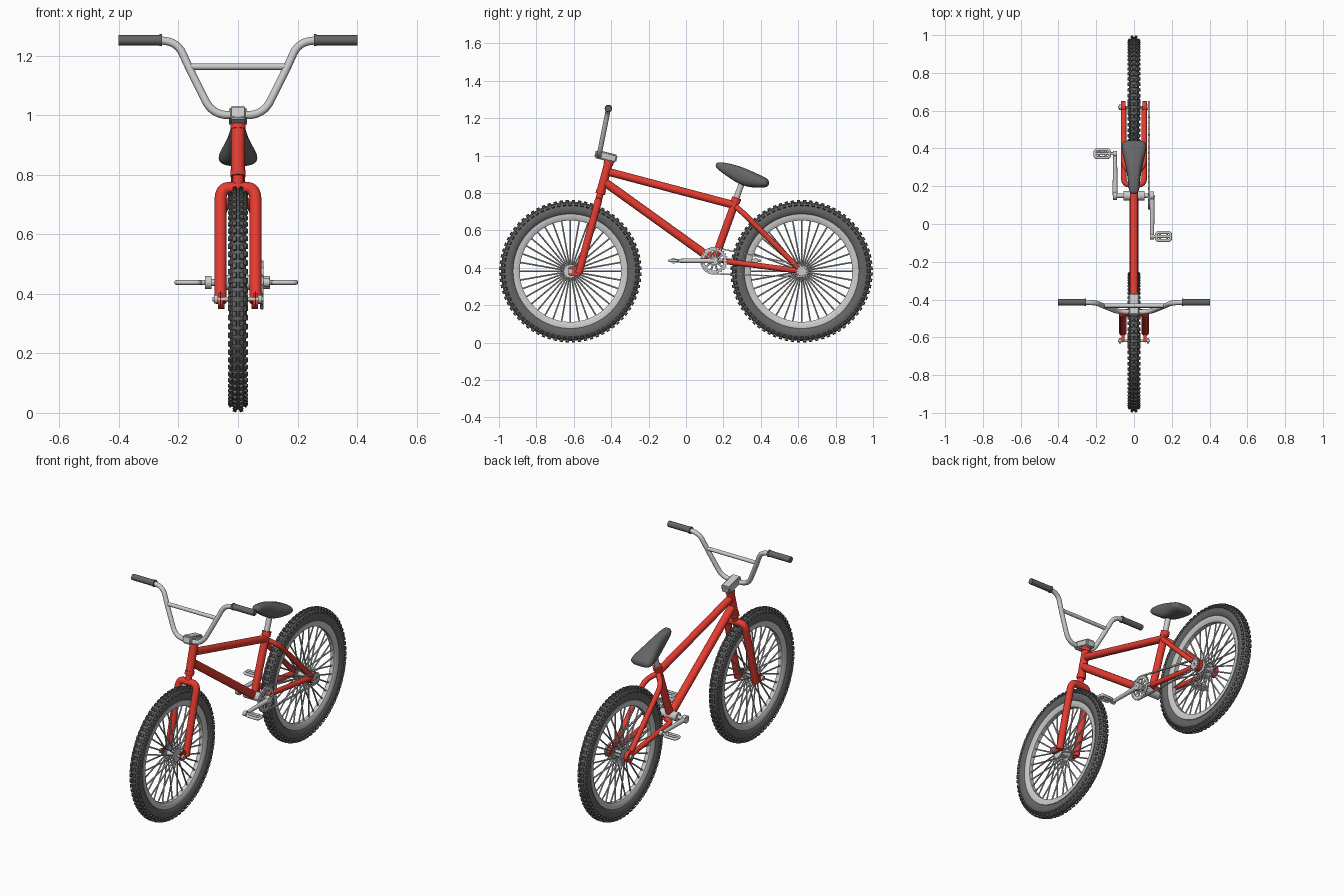
import bpy, bmesh, math
from math import sin, cos, pi, radians
from mathutils import Vector as V, Matrix as M

if "Cube" in bpy.data.objects:
    bpy.data.objects.remove(bpy.data.objects["Cube"])


def material(name, col):
    m = bpy.data.materials.new(name)
    m.diffuse_color = (*col, 1)
    m.use_nodes = True
    m.node_tree.nodes["Principled BSDF"].inputs["Base Color"].default_value = m.diffuse_color
    return m


RED = material("red_paint", (0.8, 0.045, 0.03))
DARK = material("dark_rubber", (0.13, 0.13, 0.13))


def finish(ob, mat=None, angle=40):
    if mat:
        ob.data.materials.clear()
        ob.data.materials.append(mat)
    bpy.ops.object.select_all(action='DESELECT')
    ob.select_set(True)
    bpy.context.view_layer.objects.active = ob
    if ob.type == 'CURVE':
        bpy.ops.object.convert(target='MESH')
        ob = bpy.context.object
    bpy.ops.object.shade_smooth_by_angle(angle=radians(angle))
    return ob


def from_bm(name, bm, mat=None, angle=40):
    bmesh.ops.recalc_face_normals(bm, faces=bm.faces)
    me = bpy.data.meshes.new(name)
    bm.to_mesh(me)
    bm.free()
    ob = bpy.data.objects.new(name, me)
    bpy.context.collection.objects.link(ob)
    return finish(ob, mat, angle)


def add_rod(bm, a, b, r, seg=20, r2=None):
    a, b = V(a), V(b)
    d = b - a
    mat = M.Translation((a + b) / 2) @ d.to_track_quat('Z', 'Y').to_matrix().to_4x4()
    bmesh.ops.create_cone(bm, cap_ends=True, segments=seg, radius1=r,
                          radius2=r if r2 is None else r2, depth=d.length, matrix=mat)


def rods(name, items, mat=None, seg=20):
    bm = bmesh.new()
    for it in items:
        add_rod(bm, it[0], it[1], it[2], seg, it[3] if len(it) > 3 else None)
    return from_bm(name, bm, mat)


def add_box(bm, mat, size):
    bmesh.ops.create_cube(bm, size=1, matrix=mat @ M.Diagonal((*size, 1)))


def tube(name, pts, r, fillet=0.04, mat=None, cyclic=False):
    # round pipe along a path with filleted corners
    p, out = [V(q) for q in pts], []
    n = len(p)
    for i in range(n):
        if not cyclic and i in (0, n - 1):
            out.append(p[i])
            continue
        u, w = p[i - 1] - p[i], p[(i + 1) % n] - p[i]
        a = p[i] + u.normalized() * min(fillet, u.length * .48)
        b = p[i] + w.normalized() * min(fillet, w.length * .48)
        for k in range(9):
            t = k / 8
            out.append(a * (1 - t) ** 2 + p[i] * 2 * t * (1 - t) + b * t * t)
    cu = bpy.data.curves.new(name, 'CURVE')
    cu.dimensions, cu.bevel_depth, cu.bevel_resolution = '3D', r, 4
    cu.use_fill_caps = True
    s = cu.splines.new('POLY')
    s.points.add(len(out) - 1)
    for q, c in zip(s.points, out):
        q.co = (*c, 1)
    s.use_cyclic_u = cyclic
    ob = bpy.data.objects.new(name, cu)
    bpy.context.collection.objects.link(ob)
    return finish(ob, mat)


def lathe(name, prof, y, z, seg=96, mat=None):
    # closed (x, radius) profile spun about the axle
    bm = bmesh.new()
    rings = [[bm.verts.new((x, y + r * cos(2 * pi * i / seg), z + r * sin(2 * pi * i / seg)))
              for x, r in prof] for i in range(seg)]
    n = len(prof)
    for i in range(seg):
        a, b = rings[i], rings[(i + 1) % seg]
        for j in range(n):
            bm.faces.new((a[j], a[(j + 1) % n], b[(j + 1) % n], b[j]))
    return from_bm(name, bm, mat)


def gear(name, x, y, z, teeth, ro, ri, thick):
    bm = bmesh.new()
    n = teeth * 4
    vs = []
    for i in range(n):
        a, r = 2 * pi * i / n, ro if i % 4 < 2 else ro - .009
        vs.append([bm.verts.new((x + s * thick / 2, y + q * cos(a), z + q * sin(a)))
                   for s, q in ((-1, r), (1, r), (1, ri), (-1, ri))])
    for i in range(n):
        a, b = vs[i], vs[(i + 1) % n]
        for j in range(4):
            bm.faces.new((a[j], a[(j + 1) % 4], b[(j + 1) % 4], b[j]))
    return from_bm(name, bm, None, 20)


WZ, WY = 0.382, 0.618


def wheel(tag, y):
    tyre = [(.027 * sin(a), .335 + .037 * cos(a)) for a in [2 * pi * i / 20 for i in range(20)]]
    lathe(tag + "_tyre", tyre, y, WZ, mat=DARK)
    lathe(tag + "_rim", [(-.02, .306), (-.021, .285), (-.012, .271), (.012, .271),
                         (.021, .285), (.02, .306)], y, WZ)
    # tread knobs in staggered rows
    bm = bmesh.new()
    for i in range(72):
        for row in (-58, -20, 20, 58):
            a = 2 * pi * (i + (.5 if abs(row) < 30 else 0)) / 72
            t = radians(row)
            m = (M.Translation((0, y, WZ)) @ M.Rotation(a, 4, 'X')
                 @ M.Translation((.027 * sin(t), 0, .335 + .038 * cos(t))) @ M.Rotation(t, 4, 'Y'))
            add_box(bm, m, (.012, .018, .017))
    from_bm(tag + "_tyre_knobs", bm, DARK, 20)
    # spokes alternate between the two hub flanges
    sp = []
    for i in range(36):
        a, x = 2 * pi * i / 36, .028 * (-1) ** i
        sp.append(((x, y + .03 * cos(a), WZ + .03 * sin(a)),
                   (0, y + .275 * cos(a), WZ + .275 * sin(a)), .0042))
    rods(tag + "_spokes", sp, seg=8)
    X = lambda x: (x, y, WZ)
    rods(tag + "_hub", [(X(-.034), X(.034), .018), (X(-.034), X(-.026), .036), (X(.026), X(.034), .036),
                        (X(-.085), X(.085), .007), (X(-.08), X(-.068), .014), (X(.068), X(.08), .014)])


wheel("front", -WY)
wheel("rear", WY)

# frame main tubes
BB = V((0, .15, .438))
steer = lambda z, x=0: (x, -.412 + (z - .968) * .27, z)
rods("head_tube", [(steer(.795), steer(.972), .023), (steer(.795), steer(.815), .026),
                   (steer(.952), steer(.972), .026)], RED, 28)
rods("top_tube", [((0, -.41, .912), (0, .26, .735), .021)], RED, 24)
rods("down_tube", [((0, -.43, .855), BB, .023)], RED, 24)
rods("seat_tube", [(BB, (0, .272, .775), .021), ((0, .263, .75), (0, .272, .775), .025)], RED, 24)
rods("bottom_bracket", [((-.055, .15, .438), (.055, .15, .438), .026),
                        ((-.1, .15, .438), (.1, .15, .438), .012)])
rods("seat_post", [((0, .265, .757), (0, .3, .86), .016)])

# fork, stays and dropouts, both sides
rods("fork_steerer", [(steer(.75), steer(1.0), .018)], RED)
for s, side in ((-1, "left"), (1, "right")):
    tube(side + "_fork_leg", [steer(.755), steer(.755, s * .059), steer(.37, s * .059)], .0205, .045, RED)
    tube(side + "_seat_stay", [(0, .262, .73), (s * .054, .31, .69), (s * .055, WY, WZ)], .015, .04, RED)
    tube(side + "_chain_stay", [(s * .01, .205, .436), (s * .054, .215, .434), (s * .055, WY, WZ)],
         .015, .03, RED)
    rods(side + "_rear_dropout", [((s * .045, WY, WZ), (s * .068, WY, WZ), .033)], RED, 28)
    bm = bmesh.new()
    add_box(bm, M.Translation((s * .059, -.597, .382)), (.016, .065, .05))
    bmesh.ops.bevel(bm, geom=bm.edges[:], offset=.006, segments=2, affect='EDGES')
    from_bm(side + "_front_dropout", bm, RED)

# handlebar, crossbar, grips
bar = lambda x, z: (x, -.465 + .2 * (z - 1), z)
half = [(.085, 1.0), (.165, 1.16), (.205, 1.25), (.39, 1.252)]
tube("handlebar", [bar(-x, z) for x, z in half[::-1]] + [bar(x, z) for x, z in half], .0135, .055)
rods("crossbar", [(bar(-.16, 1.163), bar(.16, 1.163), .011)])
for s, side in ((-1, "left"), (1, "right")):
    x = lambda q: bar(s * q, 1.252)
    rods(side + "_grip", [(x(.255), x(.402), .0175), (x(.255), x(.263), .02)], DARK, 24)

# stem
bm = bmesh.new()
add_box(bm, M.Translation((0, -.428, .996)) @ M.Rotation(radians(-14), 4, 'X'), (.06, .12, .046))
bmesh.ops.bevel(bm, geom=bm.edges[:], offset=.008, segments=3, affect='EDGES')
from_bm("stem", bm)

# seat lofted from sections: y, top, bottom, half width
bm = bmesh.new()
rings = []
for y, t, b, w in [(.158, .957, .938, .014), (.175, .967, .922, .029), (.235, .958, .878, .033),
                   (.3, .94, .838, .043), (.365, .91, .828, .06), (.42, .886, .828, .07),
                   (.445, .87, .838, .056)]:
    sec = [(-.6, 1), (0, 1), (.6, 1), (1, .72), (1, .2), (.55, 0), (0, 0), (-.55, 0), (-1, .2), (-1, .72)]
    rings.append([bm.verts.new((w * u, y, b + (t - b) * v)) for u, v in sec])
for a, b in zip(rings, rings[1:]):
    for j in range(10):
        bm.faces.new((a[j], a[(j + 1) % 10], b[(j + 1) % 10], b[j]))
bm.faces.new(rings[0])
bm.faces.new(rings[-1])
seat = from_bm("seat", bm, DARK, 80)
seat.modifiers.new("smooth", 'SUBSURF').levels = 2
seat.modifiers["smooth"].render_levels = 2

# sprocket with arms, rear cog
CX = .08
gear("sprocket_ring", CX, BB.y, BB.z, 25, .074, .052, .007)
rods("sprocket_arms", [((CX, BB.y, BB.z), (CX, BB.y + .056 * cos(a), BB.z + .056 * sin(a)), .005)
                       for a in [2 * pi * i / 10 for i in range(10)]]
     + [((CX - .005, BB.y, BB.z), (CX + .005, BB.y, BB.z), .026)], seg=12)
gear("rear_cog", CX, WY, WZ, 11, .034, .01, .007)

# chain links along the loop round both gears
R, r = .07, .03
d = V((WY - BB.y, WZ - BB.z))
phi, al = math.atan2(d.y, d.x), math.acos((R - r) / d.length)
path = [V((BB.y + R * cos(a), BB.z + R * sin(a)))
        for a in [phi + al + (2 * pi - 2 * al) * i / 24 for i in range(25)]]
path += [V((WY + r * cos(a), WZ + r * sin(a))) for a in [phi - al + 2 * al * i / 16 for i in range(17)]]
path.append(path[0])
N = 80
step = sum((b - a).length for a, b in zip(path, path[1:])) / N
bm = bmesh.new()
pos, k = 0, 0
for a, b in zip(path, path[1:]):
    L = (b - a).length
    while k < N and (k + .5) * step <= pos + L:
        c = a.lerp(b, ((k + .5) * step - pos) / L)
        m = M.Translation((CX, c.x, c.y)) @ M.Rotation(math.atan2(b.y - a.y, b.x - a.x), 4, 'X')
        add_box(bm, m, (.011 if k % 2 else .007, step * 1.1, .008 if k % 2 else .006))
        k += 1
    pos += L
from_bm("chain", bm)

# cranks and pedals: right one forward, left one back
for s, side, cx, py, px in ((-1, "left", -.1, .372, -.168), (1, "right", .096, -.066, .156)):
    z = BB.z
    rods(side + "_crank", [((cx, .15, z), (cx, py, z), .014, .01),
                           ((cx - .011, .15, z), (cx + .011, .15, z), .022),
                           ((cx - .01, py, z), (cx + .01, py, z), .015)])
    e, f = .038, .021
    tube(side + "_pedal_frame", [(px - e, py - f, z), (px + e, py - f, z), (px + e, py + f, z),
                                 (px - e, py + f, z)], .008, .014, cyclic=True)
    rods(side + "_pedal_axle", [((cx, py, z), (px + s * e, py, z), .008)]
         + [((px + q, py - f, z), (px + q, py + f, z), .005) for q in (-.018, .018)])
